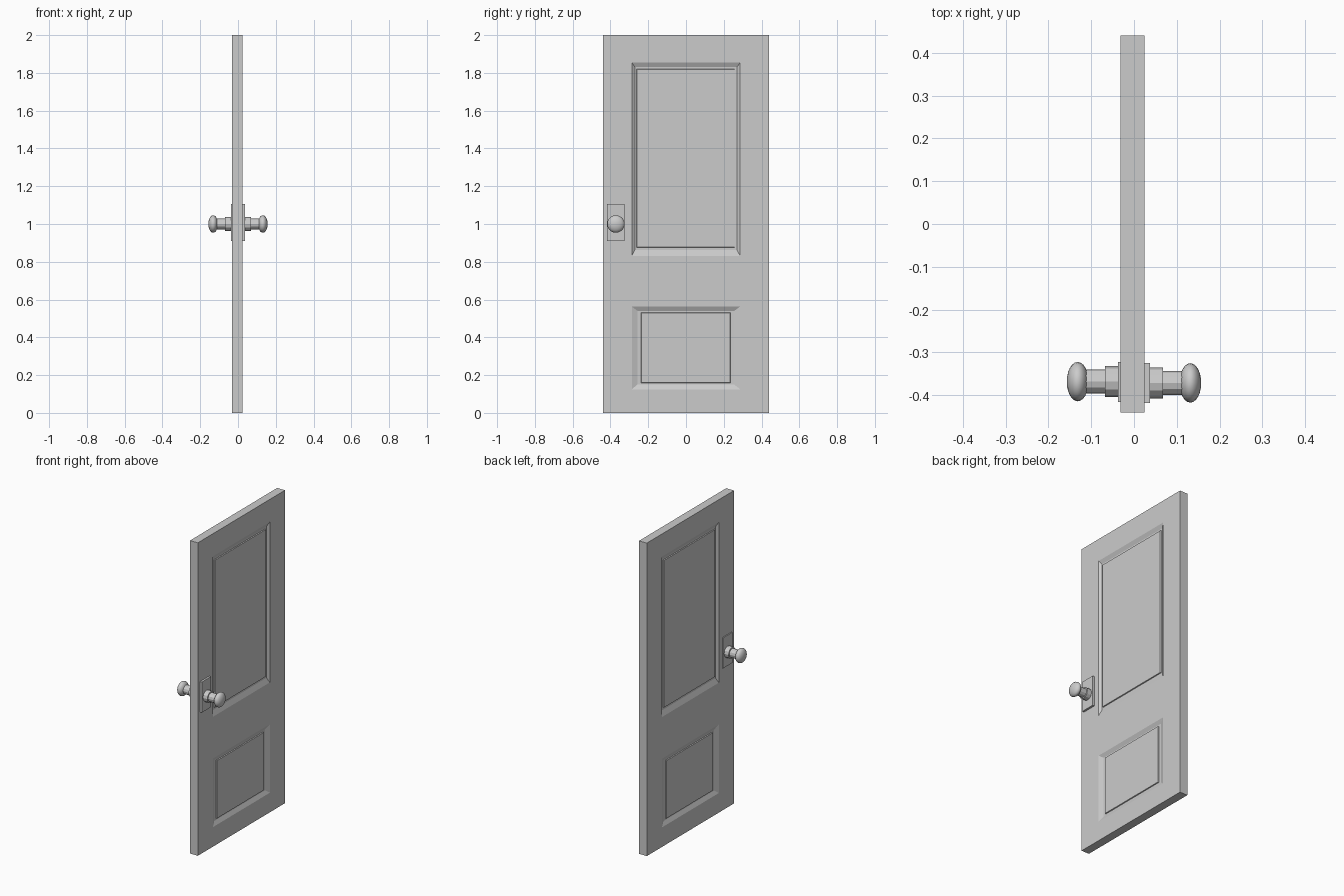
import bpy, bmesh, math
from mathutils import Matrix

if "Cube" in bpy.data.objects:
    bpy.data.objects.remove(bpy.data.objects["Cube"])

X_BACK, X_FRONT = -0.031, 0.024
YS = [-0.44, -0.287, 0.287, 0.44]
ZS = [0.0, 0.125, 0.563, 0.83, 1.855, 2.0]

# Rings per panel: (y0, y1, z0, z1, depth into the door)
PANELS = {
    1: [(-0.257, 0.255, 0.15, 0.54, 0.012),
        (-0.238, 0.236, 0.158, 0.531, 0.012),
        (-0.236, 0.234, 0.160, 0.529, 0.006)],
    3: [(-0.271, 0.270, 0.863, 1.831, 0.012),
        (-0.261, 0.258, 0.876, 1.820, 0.012),
        (-0.259, 0.256, 0.878, 1.818, 0.006)],
}


def make_object(name, bm):
    bmesh.ops.remove_doubles(bm, verts=bm.verts, dist=1e-5)
    bmesh.ops.recalc_face_normals(bm, faces=bm.faces)
    mesh = bpy.data.meshes.new(name)
    bm.to_mesh(mesh)
    bm.free()
    obj = bpy.data.objects.new(name, mesh)
    bpy.context.collection.objects.link(obj)
    return obj


def rect(bm, x, y0, y1, z0, z1):
    return [bm.verts.new((x, y, z)) for y, z in ((y0, z0), (y1, z0), (y1, z1), (y0, z1))]


# Door slab with moulded panels on both faces
bm = bmesh.new()
for x, inward in ((X_BACK, 1), (X_FRONT, -1)):
    for i in range(3):
        for j in range(5):
            ring = rect(bm, x, YS[i], YS[i + 1], ZS[j], ZS[j + 1])
            if i == 1 and j in PANELS:
                for y0, y1, z0, z1, depth in PANELS[j]:
                    inner = rect(bm, x + inward * depth, y0, y1, z0, z1)
                    for k in range(4):
                        n = (k + 1) % 4
                        bm.faces.new((ring[k], ring[n], inner[n], inner[k]))
                    ring = inner
            bm.faces.new(ring)
bmesh.ops.remove_doubles(bm, verts=bm.verts, dist=1e-5)
rim = [e for e in bm.edges if e.is_boundary]
bmesh.ops.bridge_loops(bm, edges=rim)
make_object("door_slab", bm)


def box(name, x0, x1, y0, y1, z0, z1):
    bm = bmesh.new()
    bmesh.ops.create_cube(bm, size=1.0, matrix=Matrix.Translation(
        ((x0 + x1) / 2, (y0 + y1) / 2, (z0 + z1) / 2)) @ Matrix.Diagonal((x1 - x0, y1 - y0, z1 - z0, 1)))
    return make_object(name, bm)


def cylinder(name, x0, x1, y, z, r):
    bm = bmesh.new()
    m = Matrix.Translation(((x0 + x1) / 2, y, z)) @ Matrix.Rotation(math.pi / 2, 4, 'Y')
    bmesh.ops.create_cone(bm, cap_ends=True, segments=12, radius1=r, radius2=r,
                          depth=abs(x1 - x0), matrix=m)
    return make_object(name, bm)


# Handle set on each face: plate, collar, neck, knob
for side, s, face, y in (("left", -1, X_BACK, -0.368), ("right", 1, X_FRONT, -0.371)):
    plate_x = s * 0.037
    box(side + "_plate", min(face, plate_x), max(face, plate_x), y - 0.047, y + 0.046, 0.91, 1.105)
    cylinder(side + "_collar", s * 0.03, s * 0.068, y, 1.0, 0.036)
    cylinder(side + "_neck", s * 0.06, s * 0.118, y, 1.0, 0.028)
    bm = bmesh.new()
    m = (Matrix.Translation((s * 0.1315, y, 1.0)) @ Matrix.Diagonal((0.0255, 0.046, 0.046, 1))
         @ Matrix.Rotation(math.pi / 2, 4, 'Y'))
    bmesh.ops.create_uvsphere(bm, u_segments=20, v_segments=12, radius=1.0, matrix=m)
    knob = make_object(side + "_knob", bm)
    for p in knob.data.polygons:
        p.use_smooth = True
